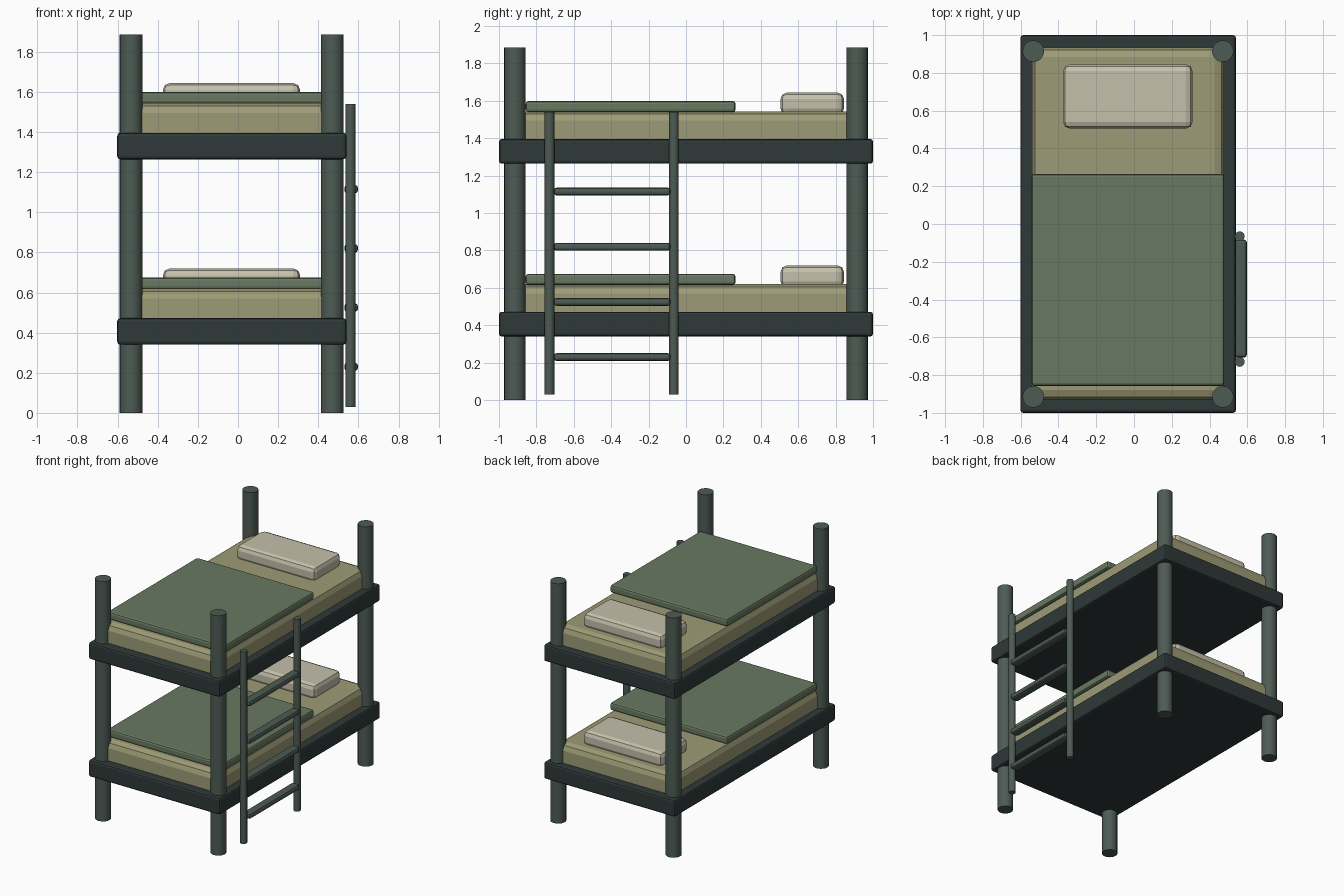
import bpy
from mathutils import Vector

if "Cube" in bpy.data.objects:
    bpy.data.objects.remove(bpy.data.objects["Cube"])


def material(name, rgb):
    m = bpy.data.materials.new(name)
    m.use_nodes = True
    m.diffuse_color = (*rgb, 1)
    bsdf = m.node_tree.nodes["Principled BSDF"]
    bsdf.inputs["Base Color"].default_value = (*rgb, 1)
    bsdf.inputs["Roughness"].default_value = 0.8
    return m


dark_frame = material("dark slate", (0.028, 0.04, 0.04))
post_green = material("grey green", (0.075, 0.105, 0.088))
mattress_tan = material("khaki", (0.34, 0.33, 0.18))
blanket_green = material("olive green", (0.14, 0.19, 0.12))
pillow_cream = material("cream", (0.56, 0.53, 0.41))


def box(name, low, high, mat, bevel, segments=2):
    """Bevelled box spanning two opposite corners."""
    low, high = Vector(low), Vector(high)
    bpy.ops.mesh.primitive_cube_add(size=1, location=(low + high) / 2)
    ob = bpy.context.object
    ob.name = name
    ob.scale = high - low
    bpy.ops.object.transform_apply(location=False, rotation=False, scale=True)
    ob.data.materials.append(mat)
    mod = ob.modifiers.new("Soft edges", "BEVEL")
    mod.width = bevel
    mod.segments = segments
    return ob


def pole(name, x, y, bottom, top, radius, mat, sides):
    """Upright round pole."""
    bpy.ops.mesh.primitive_cylinder_add(
        vertices=sides, radius=radius, depth=top - bottom,
        location=(x, y, (bottom + top) / 2))
    ob = bpy.context.object
    ob.name = name
    ob.data.materials.append(mat)
    bpy.ops.object.shade_smooth_by_angle()
    return ob


# Four corner posts
for side, x in (("right", -0.533), ("left", 0.47)):
    for end, y in (("front", -0.915), ("back", 0.915)):
        pole(f"{end}_{side}_post", x, y, 0, 1.885, 0.057, post_green, 20)

# Two bunks, each with deck, mattress, blanket and pillow
for level, z in (("lower", 0.34), ("upper", 1.264)):
    box(f"{level}_deck", (-0.602, -1, z), (0.54, 1, z + 0.132), dark_frame, 0.015)
    box(f"{level}_mattress", (-0.54, -0.93, z + 0.08), (0.477, 0.935, z + 0.28),
        mattress_tan, 0.05)
    box(f"{level}_blanket", (-0.542, -0.857, z + 0.275), (0.477, 0.265, z + 0.335),
        blanket_green, 0.015)
    box(f"{level}_pillow", (-0.375, 0.505, z + 0.26), (0.31, 0.845, z + 0.38),
        pillow_cream, 0.035)

# Ladder on the left side
for end, y in (("front", -0.73), ("back", -0.065)):
    pole(f"{end}_ladder_rail", 0.56, y, 0.03, 1.54, 0.026, post_green, 14)
for i in range(4):
    z = 0.23 + i * 0.295
    box(f"ladder_rung_{i + 1}", (0.53, -0.707, z - 0.021), (0.598, -0.083, z + 0.021),
        post_green, 0.015)
